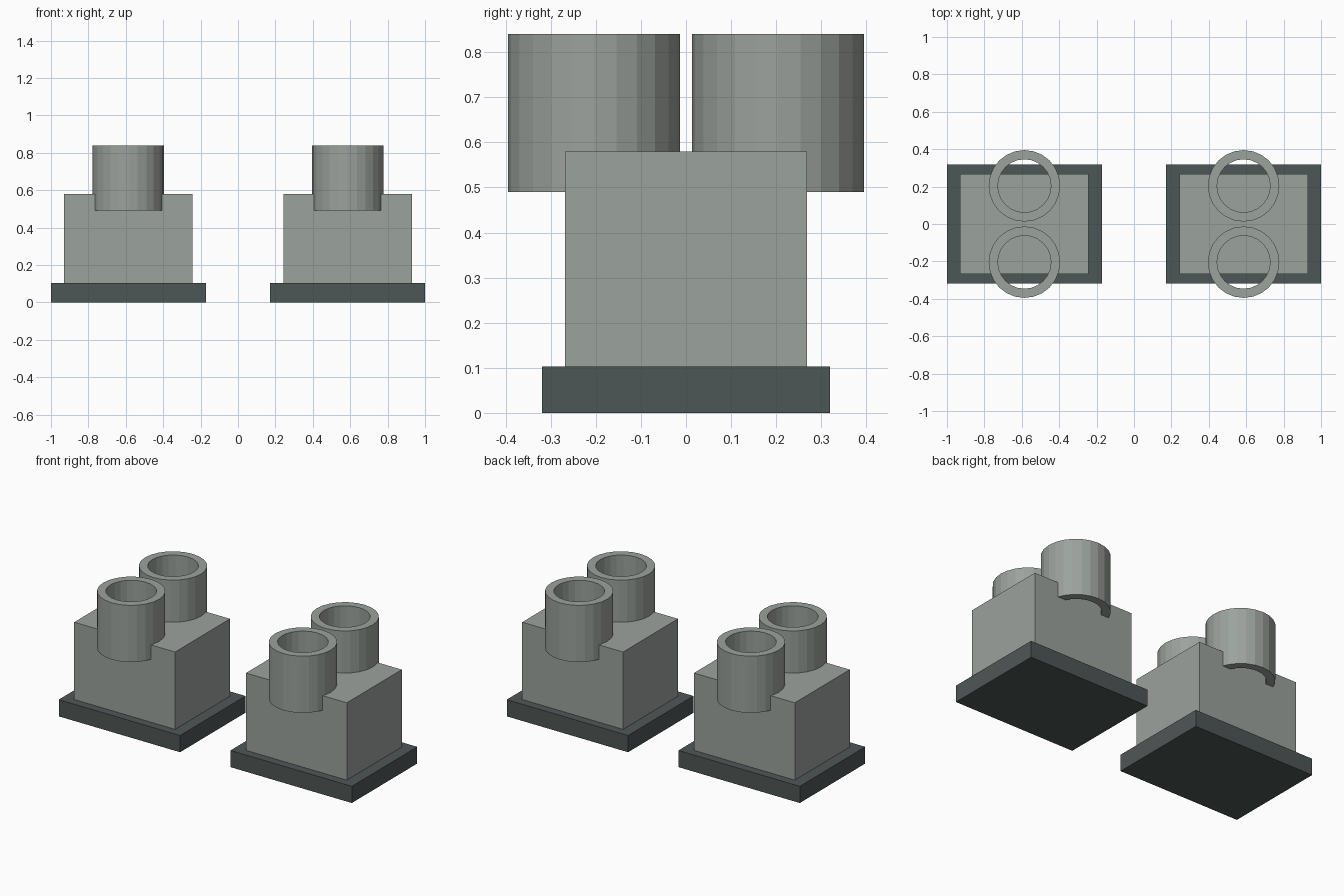
import bpy, bmesh
from math import cos, sin, tau

cube = bpy.data.objects.get("Cube")
if cube:
    bpy.data.objects.remove(cube, do_unlink=True)


def material(name, rgb):
    mat = bpy.data.materials.new(name)
    mat.use_nodes = True
    mat.diffuse_color = (*rgb, 1)
    mat.node_tree.nodes["Principled BSDF"].inputs["Base Color"].default_value = (*rgb, 1)
    return mat


light_grey = material("light grey", (0.33, 0.36, 0.335))
dark_grey = material("dark grey", (0.076, 0.095, 0.092))


def finish(name, bm, mat, location):
    mesh = bpy.data.meshes.new(name)
    bmesh.ops.recalc_face_normals(bm, faces=bm.faces)
    bm.to_mesh(mesh)
    bm.free()
    mesh.materials.append(mat)
    obj = bpy.data.objects.new(name, mesh)
    obj.location = location
    bpy.context.collection.objects.link(obj)


def box(name, x, size, bottom, mat):
    bm = bmesh.new()
    bmesh.ops.create_cube(bm, size=1)
    bmesh.ops.scale(bm, vec=size, verts=bm.verts)
    finish(name, bm, mat, (x, 0, bottom + size[2] / 2))


def tube(name, x, y, bottom, top, outer, inner, mat, sides=24):
    bm = bmesh.new()
    # Rectangular wall section swept around the axis
    section = [(outer, bottom), (outer, top), (inner, top), (inner, bottom)]
    rings = []
    for i in range(sides):
        a = tau * i / sides
        rings.append([bm.verts.new((r * cos(a), r * sin(a), z)) for r, z in section])
    for i in range(sides):
        here, there = rings[i], rings[(i + 1) % sides]
        for j in range(4):
            k = (j + 1) % 4
            bm.faces.new((here[j], there[j], there[k], here[k]))
    finish(name, bm, mat, (x, y, 0))


# Two identical units, each a plinth, a block and two open tubes
for side, sx in (("left", 1), ("right", -1)):
    x = 0.586 * sx
    box(f"{side}_base_plate", x, (0.828, 0.638, 0.103), 0, dark_grey)
    box(f"{side}_body_block", x, (0.688, 0.536, 0.477), 0.103, light_grey)
    for end, sy in (("front", -1), ("back", 1)):
        tube(f"{side}_{end}_tube", x, 0.204 * sy, 0.49, 0.84, 0.191, 0.142, light_grey)
